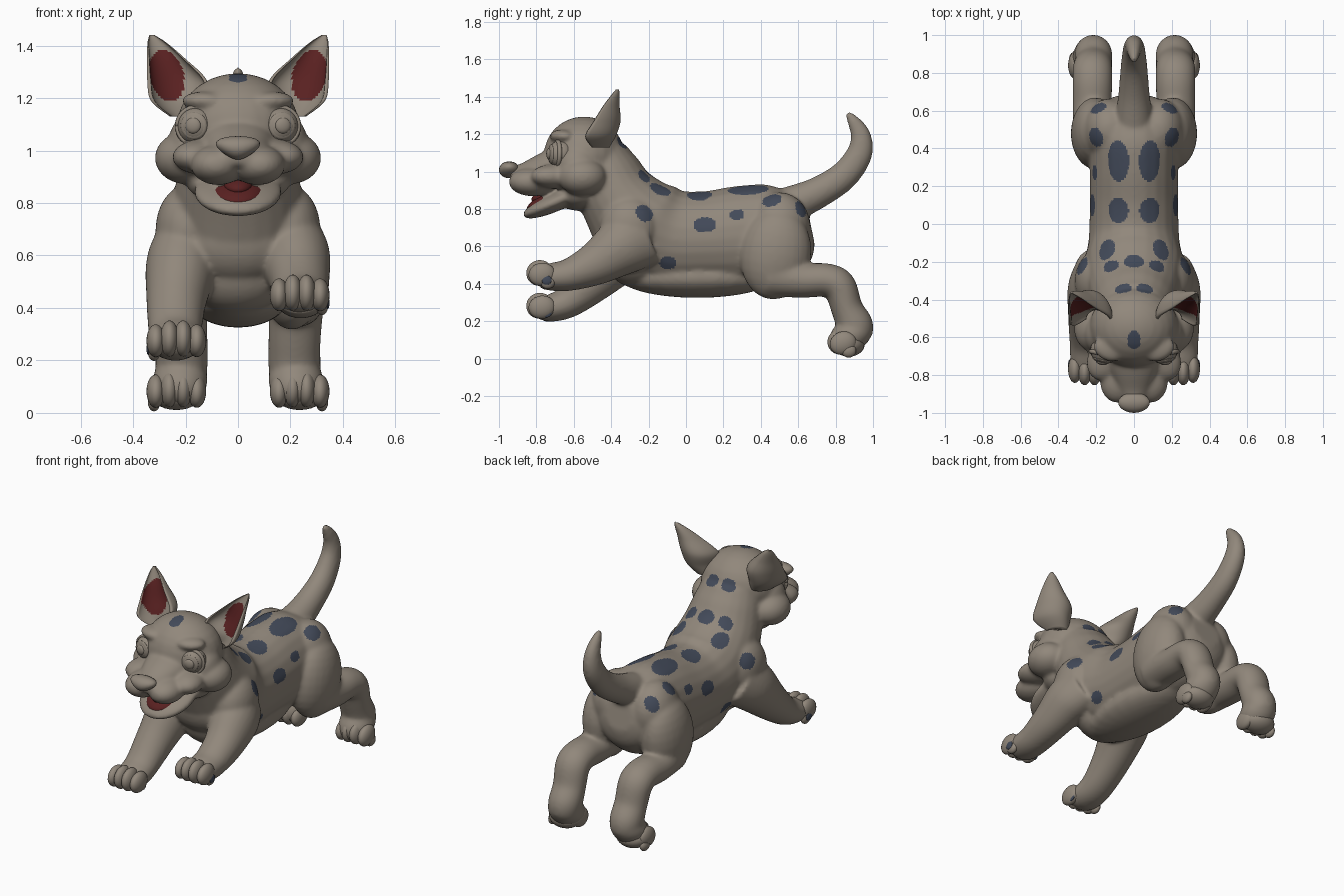
import bpy, bmesh, math
from mathutils import Vector, Matrix

default = bpy.data.objects.get("Cube")
if default:
    bpy.data.objects.remove(default, do_unlink=True)


def make_material(name, rgb):
    mat = bpy.data.materials.new(name)
    mat.use_nodes = True
    mat.diffuse_color = (*rgb, 1)
    mat.node_tree.nodes["Principled BSDF"].inputs["Base Color"].default_value = (*rgb, 1)
    return mat


FUR = make_material("tan_fur", (0.285, 0.245, 0.2))
SPOT = make_material("slate_blue_spot", (0.055, 0.068, 0.1))
RED = make_material("dark_red_skin", (0.1, 0.015, 0.015))


def finish(name, bm, *materials):
    """Turn a bmesh into a smooth shaded object."""
    bmesh.ops.recalc_face_normals(bm, faces=bm.faces)
    mesh = bpy.data.meshes.new(name)
    bm.to_mesh(mesh)
    bm.free()
    mesh.shade_smooth()
    for mat in materials:
        mesh.materials.append(mat)
    ob = bpy.data.objects.new(name, mesh)
    bpy.context.collection.objects.link(ob)
    return ob


def blob(bm, centre, radii, tilt=0.0, turn=0.0):
    """Add an ellipsoid, tilted about x and turned about z (degrees)."""
    rot = Matrix.Rotation(math.radians(turn), 4, 'Z') @ Matrix.Rotation(math.radians(tilt), 4, 'X')
    mat = Matrix.Translation(centre) @ rot @ Matrix.Diagonal((*radii, 1))
    bmesh.ops.create_uvsphere(bm, u_segments=24, v_segments=14, radius=1, matrix=mat)


def spline(rows, steps=6):
    """Catmull-Rom interpolation of rows of numbers."""
    rows = [Vector(r) for r in rows]
    out = []
    for i in range(len(rows) - 1):
        a, b = rows[max(i - 1, 0)], rows[i]
        c, d = rows[i + 1], rows[min(i + 2, len(rows) - 1)]
        for k in range(steps):
            t = k / steps
            out.append((b * 2 + (c - a) * t + (a * 2 - b * 5 + c * 4 - d) * t ** 2
                        + (b * 3 - a - c * 3 + d) * t ** 3) / 2)
    return out + [rows[-1]]


def skin(bm, rings):
    """Join rings of points into a capped tube; return faces by ring and side."""
    loops = [[bm.verts.new(p) for p in ring] for ring in rings]
    n = len(loops[0])
    faces = [[bm.faces.new((lo[j], lo[(j + 1) % n], hi[(j + 1) % n], hi[j]))
              for j in range(n)] for lo, hi in zip(loops, loops[1:])]
    bm.faces.new(loops[0])
    bm.faces.new(loops[-1])
    return faces


def loft(bm, rows, sides=24):
    """Tube through rows of x, y, z, half width, half height."""
    pts = spline(rows)
    centres = [Vector(p[:3]) for p in pts]
    rings = []
    for i, p in enumerate(pts):
        t = (centres[min(i + 1, len(pts) - 1)] - centres[max(i - 1, 0)]).normalized()
        side = (Vector((1, 0, 0)) - t * t.x).normalized()
        up = t.cross(side)
        angles = [2 * math.pi * j / sides for j in range(sides)]
        rings.append([centres[i] + side * p[3] * math.cos(a) + up * p[4] * math.sin(a) for a in angles])
    skin(bm, rings)


# Torso, neck, chest and belly
bm = bmesh.new()
loft(bm, [(0, .67, .70, .1, .09), (0, .62, .69, .19, .19), (0, .48, .665, .235, .265),
          (0, .3, .65, .235, .275), (0, .1, .635, .235, .26), (0, -.08, .64, .24, .265),
          (0, -.23, .71, .265, .27), (0, -.36, .86, .24, .215), (0, -.43, 1.0, .21, .185),
          (0, -.465, 1.1, .18, .15)])
blob(bm, (0, .06, .435), (.19, .42, .11))
blob(bm, (0, -.36, .67), (.22, .14, .18))
blob(bm, (0, -.27, .54), (.2, .16, .16))

# Tail
loft(bm, [(0, .55, .82, .1, .1), (0, .7, .885, .082, .085), (0, .84, .975, .07, .078),
          (0, .925, 1.09, .058, .07), (0, .935, 1.19, .045, .055), (0, .895, 1.27, .03, .035),
          (0, .86, 1.315, .014, .014)])

# Head: skull, muzzle bridge and open lower jaw
blob(bm, (0, -.545, 1.09), (.235, .215, .205))
blob(bm, (0, -.54, .98), (.27, .18, .145))
loft(bm, [(0, -.62, 1.05, .15, .11), (0, -.75, 1.02, .13, .085), (0, -.86, .99, .09, .06),
          (0, -.94, .985, .05, .04)])
blob(bm, (0, -.69, .843), (.17, .2, .052), tilt=24)
blob(bm, (0, -.57, .88), (.2, .13, .09))

for s in (-1, 1):
    # Cheeks, muzzle pouches and brows
    blob(bm, (s * .2, -.555, .972), (.118, .13, .1))
    blob(bm, (s * .18, -.58, 1.03), (.085, .11, .11))
    blob(bm, (s * .075, -.82, .945), (.105, .13, .077), turn=s * 12)
    blob(bm, (s * .14, -.7, .975), (.1, .14, .067), turn=s * 30)
    blob(bm, (s * .135, -.665, 1.19), (.085, .06, .035), turn=s * 25)
    # Shoulder and hip
    blob(bm, (s * .19, -.3, .7), (.125, .16, .17))
    blob(bm, (s * .13, .5, .71), (.14, .165, .18))
    # Hind leg: thigh, shin, heel and foot
    blob(bm, (s * .205, .48, .56), (.13, .19, .245), tilt=-8)
    loft(bm, [(s * .21, .45, .45, .11, .12), (s * .22, .62, .42, .105, .095),
              (s * .22, .75, .42, .105, .09), (s * .22, .82, .385, .105, .09),
              (s * .215, .86, .27, .1, .085), (s * .215, .9, .18, .1, .1),
              (s * .22, .905, .12, .09, .09)])
    blob(bm, (s * .22, .88, .125), (.105, .125, .09), tilt=30)
    # Front leg, the right one reaching lower
    drop = 0 if s > 0 else .165
    loft(bm, [(s * .19, -.22, .66, .11, .16), (s * .215, -.34, .6 - drop * .2, .135, .155),
              (s * .235, -.48, .51 - drop * .5, .115, .118), (s * .24, -.62, .45 - drop * .85, .102, .088),
              (s * .238, -.72, .437 - drop, .1, .075), (s * .238, -.78, .437 - drop, .085, .06)])

body = finish("body", bm)
remesh = body.modifiers.new("Blend", 'REMESH')
remesh.mode = 'VOXEL'
remesh.voxel_size = .0095
smooth = body.modifiers.new("Soften", 'SMOOTH')
smooth.factor = .5
smooth.iterations = 18
depsgraph = bpy.context.evaluated_depsgraph_get()
blended = bpy.data.meshes.new_from_object(body.evaluated_get(depsgraph))
body.modifiers.clear()
body.data = blended
blended.shade_smooth()
blended.materials.clear()
blended.materials.append(FUR)
blended.materials.append(SPOT)

# Coat spots: x, y, z, radius along the body, radius across
SPOTS = [(.1, .33, .94, .11, .062), (.1, .07, .91, .067, .058), (.22, .45, .87, .055, .048),
         (.19, .61, .8, .035, .052), (.155, -.13, .92, .062, .048), (0, -.2, .99, .04, .055),
         (.125, -.22, .98, .035, .048), (.06, -.335, 1.16, .035, .045), (.28, -.22, .78, .05, .05),
         (.26, .1, .73, .06, .043), (.26, .27, .79, .04, .031), (.25, -.1, .49, .045, .04),
         (0, -.62, 1.29, .055, .037)]
bpy.context.view_layer.update()
for s in (-1, 1):
    for x, y, z, along, across in SPOTS:
        hit = body.closest_point_on_mesh((s * x, y, z))[1]
        for face in blended.polygons:
            d = face.center - hit
            if (d.y / along) ** 2 + (d.x ** 2 + d.z ** 2) / across ** 2 < 1:
                face.material_index = 1

# Toes and side pads of the four paws
for s, side in ((1, "left"), (-1, "right")):
    front_z = .45 if s > 0 else .275
    for end, y, z in (("front", -.77, front_z), ("hind", .84, .083)):
        bm = bmesh.new()
        for k in range(4):
            inner = k in (1, 2)
            blob(bm, (s * (.157 + .052 * k), y - .012 * inner, z + .008 * inner),
                 (.036, .072, .069 if inner else .062), tilt=20 if end == "hind" else 8)
        blob(bm, (s * .235, y + .03, z - .008), (.1, .085, .064))
        finish(side + "_" + end + "_toes", bm, FUR)
        bm = bmesh.new()
        blob(bm, (s * .32, y + .03, z - .04), (.024, .04, .037))
        finish(side + "_" + end + "_dewclaw", bm, FUR)
        if end == "front":
            bm = bmesh.new()
            for x in (.341, .142):
                blob(bm, (s * x, y + .025, z - .03), (.008, .027, .025))
            finish(side + "_front_pads", bm, SPOT)

# Nose, narrowing downwards
bm = bmesh.new()
blob(bm, (0, -.945, 1.01), (.078, .055, .045))
for v in bm.verts:
    v.co.x *= 1 + 10 * (v.co.z - 1.01)
finish("nose", bm, FUR)

# Mouth floor and tongue
bm = bmesh.new()
blob(bm, (0, -.74, .845), (.1, .12, .04), tilt=24)
finish("mouth_floor", bm, RED)
bm = bmesh.new()
blob(bm, (0, -.74, .872), (.058, .09, .034), tilt=16)
finish("tongue", bm, RED)

# Eyes: ball, lid ring, iris and pupil, all facing slightly outward
for s, side in ((1, "left"), (-1, "right")):
    centre = Vector((s * .157, -.668, 1.093))
    gaze = Vector((s * .22, -1, .03)).normalized()
    bm = bmesh.new()
    blob(bm, centre, (.074, .074, .074))
    for offset, radius in ((.053, .052), (.066, .03)):
        blob(bm, centre + gaze * offset, (radius, .014, radius), turn=s * 12)
    finish(side + "_eye", bm, FUR)
    bm = bmesh.new()
    across = gaze.cross(Vector((0, 0, 1))).normalized()
    up = across.cross(gaze)
    rings = []
    for i in range(33):
        a = 2 * math.pi * i / 32
        out = across * math.cos(a) + up * math.sin(a)
        rings.append([centre + gaze * (.022 + .012 * math.sin(b)) + out * (.071 + .01 * math.cos(b))
                      for b in [math.pi * j / 4 for j in range(8)]])
    skin(bm, rings)
    finish(side + "_eyelid", bm, FUR)

# Ears: cupped shells with a coloured inner face (rows: z, x, rim y, half width, depth)
EAR = [(1.13, .19, -.5, .07, .09), (1.19, .222, -.535, .11, .16), (1.27, .233, -.49, .113, .14),
       (1.35, .274, -.44, .073, .085), (1.41, .308, -.395, .037, .04), (1.44, .328, -.37, .01, .012)]
N = 28
for s, side in ((1, "left"), (-1, "right")):
    bm = bmesh.new()
    rings = []
    for z, x, y, w, d in spline(EAR, 8):
        arc = [math.pi * j / N for j in range(N + 1)]
        shell = [(s * (x + w * math.cos(a)), y + d * math.sin(a), z) for a in arc]
        cup = [(s * (x + .88 * w * math.cos(a)), y - .004 + .55 * d * math.sin(a), z) for a in reversed(arc)]
        rings.append(shell + cup)
    for row in skin(bm, rings):
        for j, face in enumerate(row):
            c = face.calc_center_median()
            z = (c.z - 1.285) / .098
            if N < j < 2 * N + 1 and ((abs(c.x) - .272 - .015 * z) / .066) ** 2 + z * z < 1:
                face.material_index = 1
    finish(side + "_ear", bm, FUR, RED)
